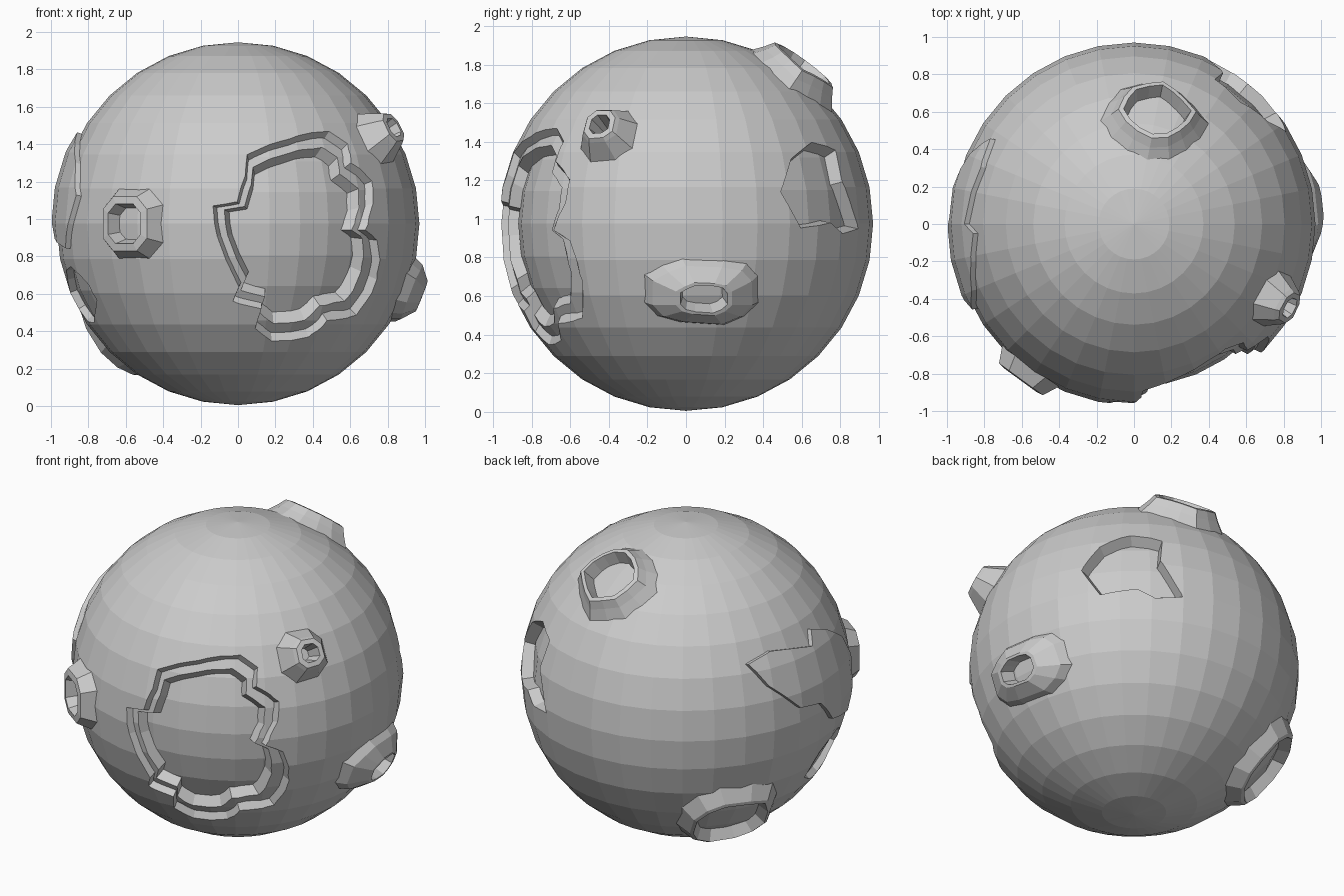
import bpy, bmesh, math, random
from mathutils import Vector

if "Cube" in bpy.data.objects:
    bpy.data.objects.remove(bpy.data.objects["Cube"])

random.seed(4)
R = 0.97
C = Vector((0, 0, 0.975))


def make(name, bm):
    bmesh.ops.recalc_face_normals(bm, faces=bm.faces)
    me = bpy.data.meshes.new(name)
    bm.to_mesh(me)
    bm.free()
    ob = bpy.data.objects.new(name, me)
    bpy.context.collection.objects.link(ob)
    return ob


def ball(name, r):
    bm = bmesh.new()
    bmesh.ops.create_uvsphere(bm, u_segments=32, v_segments=16, radius=r)
    bmesh.ops.translate(bm, verts=bm.verts, vec=C)
    return make(name, bm)


def boolean(ob, tool, op):
    # apply a boolean and throw the tool away
    mod = ob.modifiers.new("cut", 'BOOLEAN')
    mod.object, mod.operation, mod.solver = tool, op, 'EXACT'
    bpy.context.view_layer.update()
    dg = bpy.context.evaluated_depsgraph_get()
    me = bpy.data.meshes.new_from_object(ob.evaluated_get(dg))
    ob.modifiers.clear()
    ob.data = me
    bpy.data.objects.remove(tool)


def on_sphere(n, u, v, r):
    # point seen at (u, v) when looking straight at direction n
    n = Vector(n).normalized()
    U = Vector((0, 0, 1)).cross(n).normalized()
    V = n.cross(U)
    w = math.sqrt(max(0.02, R * R - u * u - v * v))
    return C + (U * u + V * v + n * w).normalized() * r


def loft(name, n, pts, rings, centre=(0, 0), caps=True):
    # rings: (outline scale, distance from the ball centre)
    bm = bmesh.new()
    loops = []
    for s, r in rings:
        loops.append([bm.verts.new(on_sphere(n, centre[0] + (u - centre[0]) * s,
                                             centre[1] + (v - centre[1]) * s, r))
                      for u, v in pts])
    k = len(pts)
    for a, b in zip(loops, loops[1:]):
        for i in range(k):
            bm.faces.new((a[i], a[(i + 1) % k], b[(i + 1) % k], b[i]))
    if caps:
        for loop, (s, r) in ((loops[0], rings[0]), (loops[-1], rings[-1])):
            mid = bm.verts.new(on_sphere(n, *centre, r))
            for i in range(k):
                bm.faces.new((loop[i], loop[(i + 1) % k], mid))
    return make(name, bm)


def recess(n, pts, floor, centre=(0, 0), size=1.0):
    # sunken patch whose floor is a smaller ball
    tool = loft("cutter", n, pts, [(size * 0.78, 0.72), (size * 1.3, 1.3)], centre)
    boolean(tool, ball("floor", floor), 'DIFFERENCE')
    boolean(body, tool, 'DIFFERENCE')


def oval(k, a, b, jitter=0.0, turn=0.5, power=1.0):
    out = []
    for i in range(k):
        t = 2 * math.pi * (i + turn) / k
        j = 1 + random.uniform(-jitter, jitter)
        c, s = math.cos(t), math.sin(t)
        out.append((a * j * math.copysign(abs(c) ** power, c),
                    b * j * math.copysign(abs(s) ** power, s)))
    return out


body = ball("ball_body", R)

# large stepped crater on the front
front = [(-.10, 1.06), (.02, 1.08), (.06, 1.21), (.07, 1.31), (.28, 1.39), (.47, 1.42),
         (.56, 1.36), (.58, 1.27), (.68, 1.18), (.69, 1.07), (.65, .94), (.71, .89),
         (.70, .70), (.60, .53), (.46, .50), (.37, .42), (.19, .40), (.11, .46),
         (.14, .55), (0, .59), (.03, .66), (-.08, .91)]
front = [(x, z - C.z) for x, z in front]
recess((0, -1, 0), front, 0.93, (.33, -.05))
recess((0, -1, 0), front, 0.87, (.33, -.05), 0.91)

# sunken patch at the back right
recess((.6, .74, .2), [(-.3, -.02), (-.2, .14), (-.03, .22), (.14, .18), (.13, .02),
                       (.25, -.2), (.1, -.23), (0, -.18), (-.2, -.2)], 0.90)

# shallow sunken patch low on the left
recess((-.82, -.22, -.36), oval(11, .22, .15, .15), 0.93)

# raised plate on the left side
plate_line = [(.45, .42), (.3, .46), (0, .40), (-.05, .48), (-.2, .42), (-.35, .32),
              (-.45, .15), (-.4, 0), (-.33, -.13), (-.1, -.08), (.03, .07), (.2, .1),
              (.38, .28)]
plate = loft("left_plate", (-1, 0, 0), [(-y, z) for y, z in plate_line],
             [(1.03, .93), (.9, 1.2)], (.02, .2))
boolean(plate, ball("plate_top", 0.998), 'INTERSECT')

# raised craters, open in the middle
loft("front_left_crater", (-.59, -.81, 0), oval(8, .21, .21, 0, .5, .7),
     [(1, .95), (.68, 1.04), (.5, 1.04), (.42, .96)], caps=False)
loft("upper_right_crater", (.84, -.45, .52), oval(8, .17, .17, .05, .5, .8),
     [(1, .95), (.55, 1.06), (.46, 1.08), (.3, 1.08), (.22, .96)], caps=False)
loft("right_crater", (.93, .09, -.37), oval(12, .31, .2, .08, .5, .7),
     [(1, .945), (.78, 1.01), (.42, 1.06), (.35, 1.06), (.32, .96)], caps=False)
loft("top_crater", (.13, .63, .85), oval(14, .30, .29, .12),
     [(1, .945), (.72, 1.01), (.6, 1.05), (.52, 1.05), (.48, .95)], caps=False)
loft("lower_left_crater", (-.64, .46, -.63), oval(12, .33, .33, .05, .5, .8),
     [(1, .945), (.7, 1.03), (.64, 1.035), (.55, .96)], caps=False)
